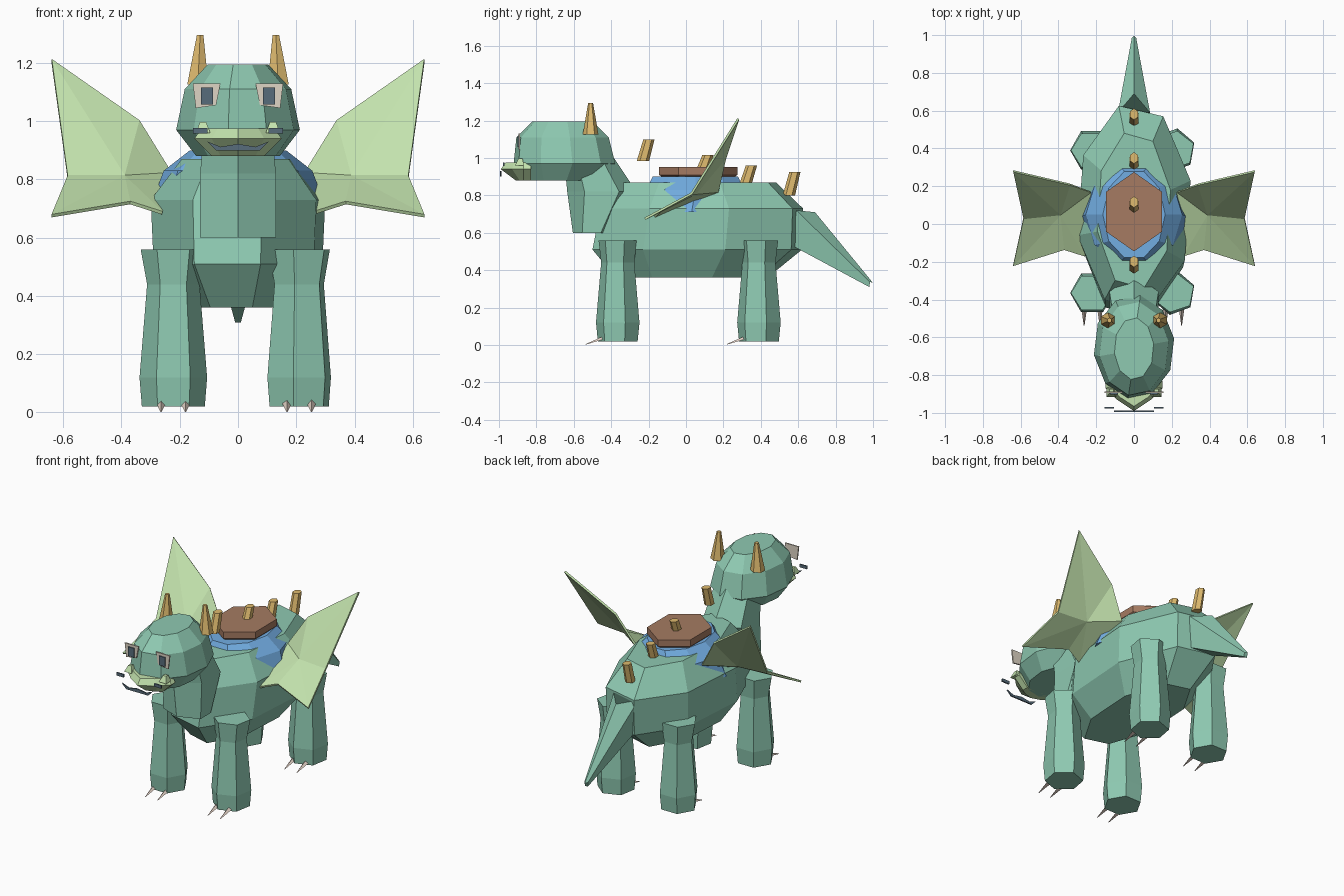
import bpy, bmesh, math
from mathutils import Vector

if "Cube" in bpy.data.objects:
    bpy.data.objects.remove(bpy.data.objects["Cube"])


def material(name, srgb):
    col = [(c / 255) ** 2.2 for c in srgb] + [1.0]
    m = bpy.data.materials.new(name)
    m.use_nodes = True
    m.diffuse_color = col
    bsdf = m.node_tree.nodes["Principled BSDF"]
    bsdf.inputs["Base Color"].default_value = col
    bsdf.inputs["Roughness"].default_value = 0.9
    return m


GREEN = material("scale green", (141, 200, 176))
PALE = material("pale lime", (194, 226, 172))
BLUE = material("blanket blue", (114, 172, 226))
BROWN = material("saddle brown", (164, 122, 98))
HORN = material("horn mustard", (222, 185, 110))
WHITE = material("eye white", (222, 212, 196))
DARK = material("dark slate", (88, 108, 122))
CLAW = material("claw beige", (228, 210, 198))


def finish(name, bm, mat):
    bmesh.ops.recalc_face_normals(bm, faces=bm.faces)
    me = bpy.data.meshes.new(name)
    bm.to_mesh(me)
    bm.free()
    me.materials.append(mat)
    ob = bpy.data.objects.new(name, me)
    bpy.context.collection.objects.link(ob)
    return ob


def loft(name, rings, mat):
    """Skin matching rings of points and cap both ends."""
    bm = bmesh.new()
    loops = [[bm.verts.new(p) for p in r] for r in rings]
    n = len(loops[0])
    for a, b in zip(loops, loops[1:]):
        for i in range(n):
            j = (i + 1) % n
            bm.faces.new((a[i], a[j], b[j], b[i]))
    bm.faces.new(loops[0])
    bm.faces.new(loops[-1])
    return finish(name, bm, mat)


def ring(cx, cy, z, rx, ry, n=8, rot=0):
    """Horizontal oval; the first corner points to +y, turned by rot."""
    out = []
    for i in range(n):
        t = math.radians(rot) + math.tau * i / n
        out.append((cx + rx * math.sin(t), cy + ry * math.cos(t), z))
    return out


def stack(name, levels, mat, n=8, rot=0, x=0):
    """Loft of ovals given as (y centre, z, x radius, y radius)."""
    return loft(name, [ring(x, y, z, rx, ry, n, rot) for y, z, rx, ry in levels], mat)


def plate(name, outline, y, mat, thick=0.008):
    """Thin plate facing the front, outlined in x and z."""
    return loft(name, [[(px, y + d, pz) for px, pz in outline] for d in (0, thick)], mat)


# Body, neck and head
stack("body", [(0.03, 0.36, 0.19, 0.42), (0.06, 0.51, 0.30, 0.58),
               (0.085, 0.73, 0.31, 0.56), (0.07, 0.87, 0.20, 0.425)], GREEN, 8, -15)
stack("neck", [(-0.505, 0.6, 0.15, 0.1), (-0.45, 0.82, 0.15, 0.185),
               (-0.53, 1.03, 0.13, 0.125)], GREEN, 6)
stack("head", [(-0.67, 0.88, 0.145, 0.2), (-0.65, 0.97, 0.215, 0.275),
               (-0.66, 1.11, 0.185, 0.25), (-0.66, 1.195, 0.105, 0.165)], GREEN, 10, 9)


# Muzzle: wedge-shaped snout with its mouth line and nostrils
def snout_ring(z, back, mid, side_y, tip_y):
    return [(-back, -0.83, z), (-back, -0.87, z), (-mid, side_y, z), (0, tip_y, z),
            (mid, side_y, z), (back, -0.87, z), (back, -0.83, z)]


loft("muzzle", [snout_ring(0.88, 0.09, 0.06, -0.89, -0.91),
                snout_ring(0.94, 0.15, 0.09, -0.93, -0.99),
                snout_ring(0.975, 0.125, 0.07, -0.92, -0.965)], PALE)
smile = [(-0.105, 0.93), (-0.075, 0.9), (0.075, 0.9), (0.105, 0.93),
         (0.06, 0.912), (0, 0.922), (-0.06, 0.912)]
plate("mouth", smile, -0.995, DARK)

# Details repeated on both sides of the head
for side, s in (("left", 1), ("right", -1)):
    plate(side + "_nostril", [(s * 0.105, 0.958), (s * 0.155, 0.958), (s * 0.155, 0.977),
                              (s * 0.105, 0.977)], -0.978, DARK)
    stack(side + "_nose_bump", [(-0.89, 0.96, 0.035, 0.035), (-0.885, 0.997, 0.015, 0.015)],
          PALE, 4, 45, s * 0.12)
    plate(side + "_eye_white", [(s * 0.075, 1.055), (s * 0.145, 1.045), (s * 0.155, 1.13),
                                (s * 0.06, 1.13)], -0.895, WHITE)
    plate(side + "_pupil", [(s * 0.085, 1.058), (s * 0.127, 1.058), (s * 0.127, 1.115),
                            (s * 0.085, 1.115)], -0.902, DARK, 0.006)
    loft(side + "_horn", [ring(s * 0.138, -0.51, 1.125, 0.042, 0.042, 6),
                          ring(s * 0.13, -0.51, 1.295, 0.013, 0.013, 6)], HORN)

# Saddle blanket and saddle
stack("saddle_blanket", [(0.03, 0.71, 0.30, 0.2), (0.05, 0.83, 0.255, 0.275),
                         (0.05, 0.9, 0.165, 0.24)], BLUE, 10, 18)
stack("saddle", [(0.065, 0.89, 0.15, 0.18), (0.065, 0.91, 0.172, 0.21),
                 (0.065, 0.952, 0.172, 0.21)], BROWN, 6)

# Leaning spikes along the back
for i, (y, low, high) in enumerate([(-0.23, 0.985, 1.1), (0.085, 0.93, 1.015),
                                    (0.318, 0.86, 0.96), (0.55, 0.8, 0.925)]):
    stack(f"back_spike_{i + 1}", [(y, low, 0.028, 0.033), (y + 0.032, high, 0.025, 0.03)],
          HORN, 6)

# Tail: five-sided taper sloping down behind
tail_base = [(0, 0.69, 0.71), (0.085, 0.59, 0.72), (0.07, 0.57, 0.53),
             (-0.07, 0.57, 0.53), (-0.085, 0.59, 0.72)]
tip = Vector((0, 0.985, 0.325))
centre = Vector((0, 0.6, 0.64))
loft("tail", [tail_base, [tip + (Vector(p) - centre) * 0.14 for p in tail_base]], GREEN)

# Legs with two claws each
for end, y in (("front", -0.365), ("hind", 0.39)):
    for side, x, turn in (("left", 0.21, 10), ("right", -0.222, 30)):
        name = f"{end}_{side}_leg"
        stack(name, [(y, 0.02, 0.108, 0.108), (y, 0.12, 0.116, 0.118),
                     (y, 0.44, 0.09, 0.09), (y, 0.56, 0.112, 0.104)], GREEN, 6, turn, x)
        for k, dx in enumerate((-0.042, 0.042)):
            root = [(x + dx + a, y - 0.06, b) for a, b in
                    ((-0.018, 0.035), (0.018, 0.035), (0, 0.055))]
            point = Vector((x + dx, y - 0.172, 0.002))
            loft(f"{name}_claw_{k + 1}",
                 [root, [point + Vector((a, 0, b)) for a, b in
                         ((-0.002, 0), (0.002, 0), (0, 0.003))]], CLAW)

# Wings: a fan of creased facets around a raised middle point
rim = [(0.23, 0.17, 0.82), (0.34, 0.21, 1.0), (0.64, 0.28, 1.21), (0.585, 0.03, 0.81),
       (0.64, -0.22, 0.675), (0.37, -0.135, 0.72), (0.26, -0.17, 0.685)]
hub = (0.39, 0.05, 0.81)
for side, s in (("left", 1), ("right", -1)):
    bm = bmesh.new()
    mid = bm.verts.new((s * hub[0], hub[1], hub[2]))
    edge = [bm.verts.new((s * px, py, pz)) for px, py, pz in rim]
    for a, b in zip(edge, edge[1:] + edge[:1]):
        bm.faces.new((mid, a, b))
    wing = finish(side + "_wing", bm, PALE)
    mod = wing.modifiers.new("thickness", "SOLIDIFY")
    mod.thickness = 0.012
    mod.offset = 0
